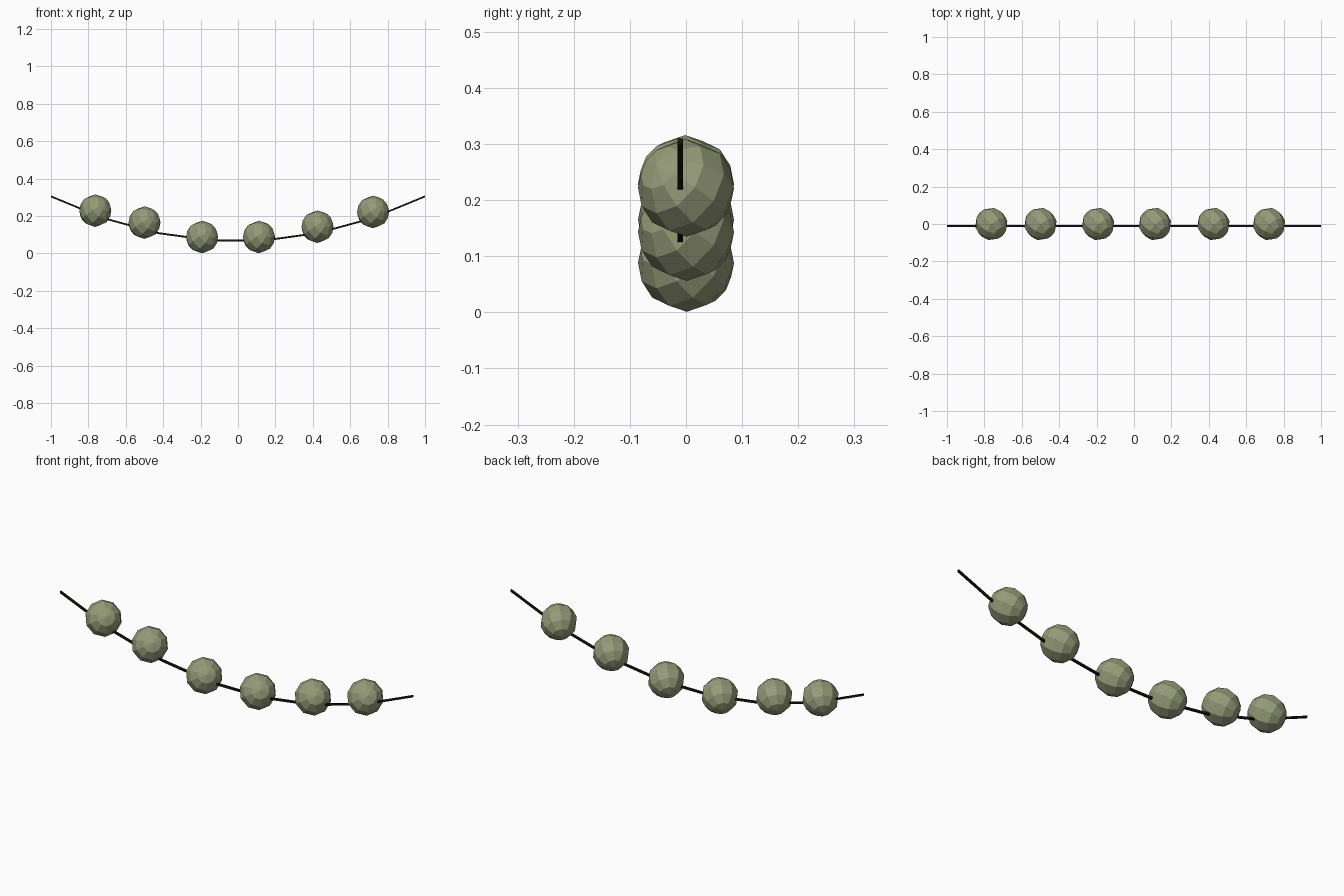
import bpy, bmesh
from mathutils import Vector, Matrix

if "Cube" in bpy.data.objects:
    bpy.data.objects.remove(bpy.data.objects["Cube"])


def material(name, col):
    m = bpy.data.materials.new(name)
    m.diffuse_color = (*col, 1)
    m.use_nodes = True
    m.node_tree.nodes["Principled BSDF"].inputs["Base Color"].default_value = m.diffuse_color
    return m


olive = material("olive_green", (0.30, 0.33, 0.19))
black = material("wire_black", (0.010, 0.008, 0.004))


def add(name, bm, mat):
    me = bpy.data.meshes.new(name)
    bm.to_mesh(me)
    bm.free()
    me.materials.append(mat)
    ob = bpy.data.objects.new(name, me)
    bpy.context.collection.objects.link(ob)
    return ob


# Sagging wire: seven straight pieces along a parabola, square section
N, R, Y = 7, 0.005, -0.01
bm = bmesh.new()
rings = []
for i in range(N + 1):
    x = -1 + 2 * i / N
    z = 0.065 + 0.24 * x * x
    rings.append([bm.verts.new((x, Y + a * R, z + b * R))
                  for a, b in ((-1, -1), (1, -1), (1, 1), (-1, 1))])
for p, q in zip(rings, rings[1:]):
    for k in range(4):
        bm.faces.new((p[k], p[k - 1], q[k - 1], q[k]))
bm.faces.new(rings[0])
bm.faces.new(rings[-1][::-1])
bmesh.ops.recalc_face_normals(bm, faces=bm.faces)
add("wire", bm, black)

# Faceted bulbs, all with their pole tilted to the front right and up
tilt = Vector((0.62, -0.62, 0.48)).to_track_quat('Z', 'Y').to_matrix().to_4x4()
centres = [(-0.763, 0.229), (-0.50, 0.165), (-0.192, 0.088),
           (0.112, 0.088), (0.425, 0.143), (0.722, 0.222)]
for i, (x, z) in enumerate(centres):
    bm = bmesh.new()
    bmesh.ops.create_uvsphere(bm, u_segments=10, v_segments=6, radius=0.087,
                              matrix=Matrix.Translation((x, 0, z)) @ tilt)
    add(f"bulb_{i + 1}", bm, olive)
